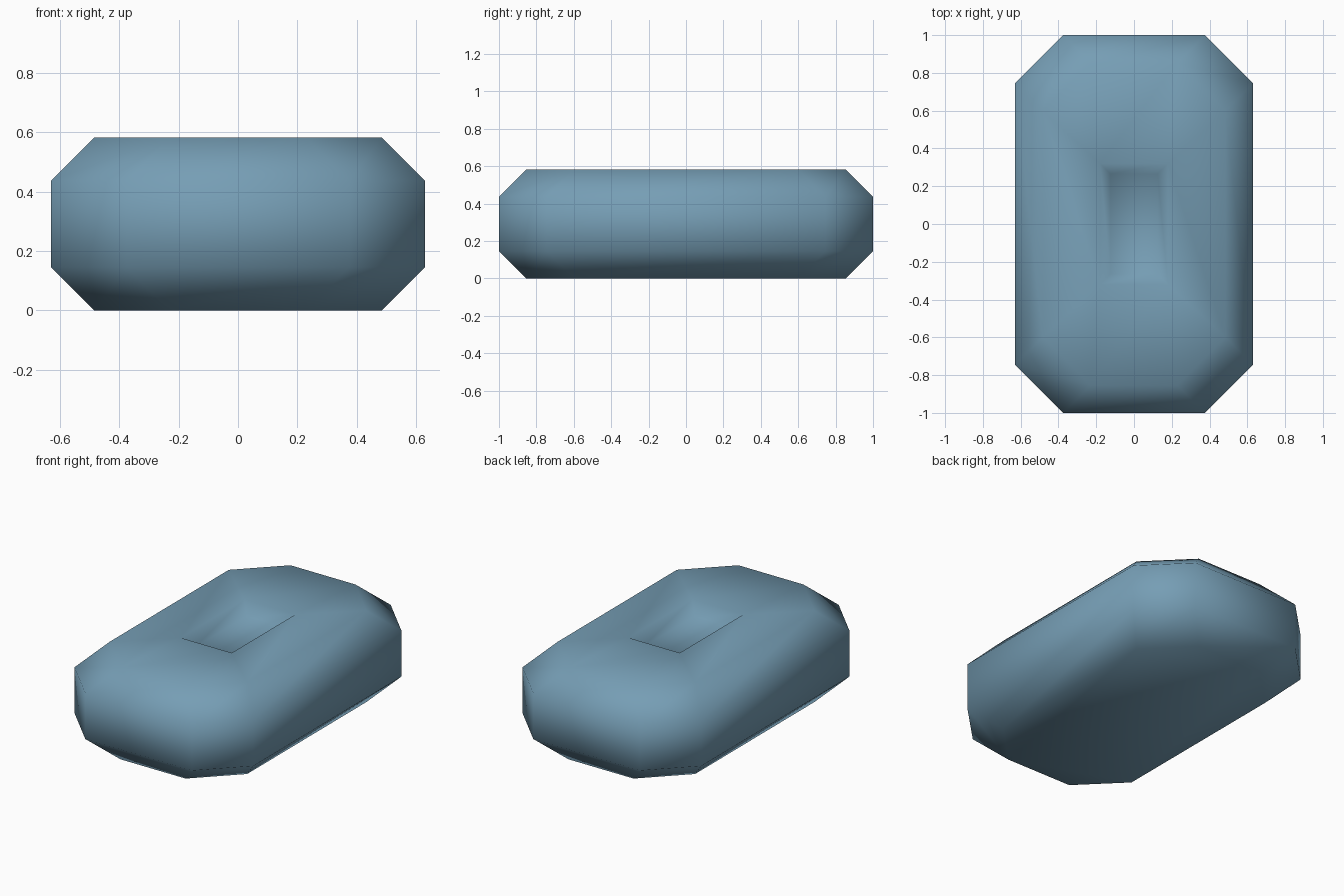
import bpy, bmesh

if "Cube" in bpy.data.objects:
    bpy.data.objects.remove(bpy.data.objects["Cube"])

HX, HY, HZ = 0.63, 1.0, 0.583   # half width, half length, height
CORNER = 0.255                  # plan corner cut
EDGE = 0.146                    # top and bottom edge cut
RIM = (0.18, 0.32)              # recess rim half sizes
FLOOR = (0.125, 0.265)          # recess floor half sizes
DEPTH = 0.07

bm = bmesh.new()


def octagon(inset, z):
    x, y, c = HX - inset, HY - inset, CORNER
    pts = [(x, y - c), (x - c, y), (c - x, y), (-x, y - c),
           (-x, c - y), (c - x, -y), (x - c, -y), (x, c - y)]
    return [bm.verts.new((px, py, z)) for px, py in pts]


def rectangle(size, z):
    x, y = size
    return [bm.verts.new((sx * x, sy * y, z))
            for sx, sy in ((1, 1), (-1, 1), (-1, -1), (1, -1))]


def bridge(lower, upper):
    n = len(lower)
    for i in range(n):
        j = (i + 1) % n
        bm.faces.new((lower[i], lower[j], upper[j], upper[i]))


# Outer shell with cut corners and edges
rings = [octagon(EDGE, 0), octagon(0, EDGE),
         octagon(0, HZ - EDGE), octagon(EDGE, HZ)]
for a, b in zip(rings, rings[1:]):
    bridge(a, b)
bm.faces.new(rings[0][::-1])

# Top surface around the recess
top, rim = rings[-1], rectangle(RIM, HZ)
for i in range(4):
    j = (i + 1) % 4
    bm.faces.new((top[2 * i], top[2 * i + 1], rim[i]))
    bm.faces.new((top[2 * i + 1], top[2 * j], rim[j], rim[i]))

# Recess walls and floor
floor = rectangle(FLOOR, HZ - DEPTH)
bridge(rim, floor)
bm.faces.new(floor)

bmesh.ops.recalc_face_normals(bm, faces=bm.faces)
for f in bm.faces:
    f.smooth = True

mesh = bpy.data.meshes.new("recessed_block")
bm.to_mesh(mesh)
bm.free()

mat = bpy.data.materials.new("dusty blue")
mat.diffuse_color = (0.18, 0.34, 0.46, 1)
mat.use_nodes = True
mat.node_tree.nodes["Principled BSDF"].inputs["Base Color"].default_value = mat.diffuse_color
mesh.materials.append(mat)
block = bpy.data.objects.new("recessed_block", mesh)
bpy.context.collection.objects.link(block)
